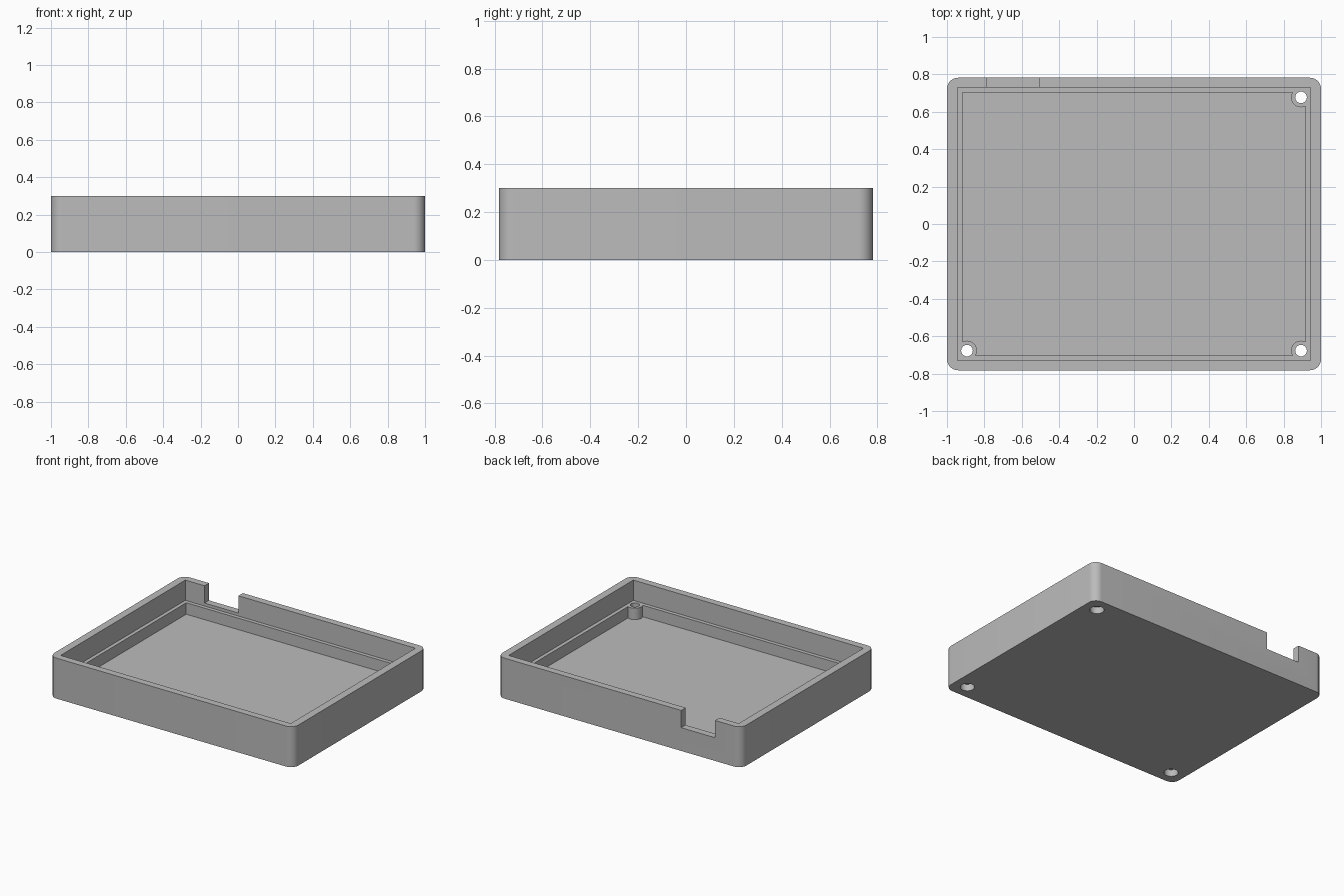
import bpy
import bmesh
from math import radians

if "Cube" in bpy.data.objects:
    bpy.data.objects.remove(bpy.data.objects["Cube"], do_unlink=True)

HEIGHT, LEDGE_Z, FLOOR_Z, NOTCH_Z = 0.30, 0.15, 0.065, 0.172
OVER = 0.1  # extra length so cutters pass cleanly through surfaces

grey = bpy.data.materials.new("plain grey")
grey.use_nodes = True
grey.diffuse_color = (0.5, 0.5, 0.5, 1)
grey.node_tree.nodes["Principled BSDF"].inputs["Base Color"].default_value = (0.5, 0.5, 0.5, 1)


def finish(name, bm):
    mesh = bpy.data.meshes.new(name)
    bm.to_mesh(mesh)
    bm.free()
    mesh.materials.append(grey)
    obj = bpy.data.objects.new(name, mesh)
    bpy.context.collection.objects.link(obj)
    return obj


def block(name, x0, x1, y0, y1, z0, z1, radius=0):
    """Box between limits, with optional rounded vertical corners."""
    bm = bmesh.new()
    bmesh.ops.create_cube(bm, size=1)
    for v in bm.verts:
        v.co = (x1 if v.co.x > 0 else x0, y1 if v.co.y > 0 else y0, z1 if v.co.z > 0 else z0)
    if radius:
        upright = [e for e in bm.edges if abs(e.verts[0].co.z - e.verts[1].co.z) > 0.01]
        bmesh.ops.bevel(bm, geom=upright, offset=radius, segments=10, profile=0.5, affect='EDGES')
    return finish(name, bm)


def cylinder(name, x, y, radius, z0, z1):
    bm = bmesh.new()
    bmesh.ops.create_cone(bm, cap_ends=True, segments=48, radius1=radius, radius2=radius, depth=z1 - z0)
    bmesh.ops.translate(bm, verts=bm.verts, vec=(x, y, (z0 + z1) / 2))
    return finish(name, bm)


def cut(target, cutter):
    """Subtract the cutter from the target and discard the cutter."""
    mod = target.modifiers.new("cut", 'BOOLEAN')
    mod.operation, mod.solver, mod.object = 'DIFFERENCE', 'EXACT', cutter
    bpy.context.view_layer.objects.active = target
    bpy.ops.object.modifier_apply(modifier=mod.name)
    bpy.data.objects.remove(cutter, do_unlink=True)


# Tray body with rounded corners
tray = block("case_tray", -1, 1, -0.782, 0.782, 0, HEIGHT, 0.06)
screws = [(0.893, 0.677), (0.893, -0.677), (-0.893, -0.677)]

# Deep pocket, leaving the screw bosses standing level with the ledge
pocket = block("deep_pocket", -0.916, 0.916, -0.702, 0.702, FLOOR_Z, LEDGE_Z + 0.05)
for x, y in screws:
    cut(pocket, cylinder("boss", x, y, 0.053, 0, HEIGHT))
cut(tray, pocket)

# Wider upper pocket forms the ledge
cut(tray, block("upper_pocket", -0.943, 0.943, -0.73, 0.73, LEDGE_Z, HEIGHT + OVER))

# Cable notch in the back wall
cut(tray, block("notch", -0.786, -0.508, 0.70, 0.782 + OVER, NOTCH_Z, HEIGHT + OVER))

# Screw holes with wider recesses underneath
for x, y in screws:
    cut(tray, cylinder("hole", x, y, 0.031, -OVER, HEIGHT))
    cut(tray, cylinder("head_recess", x, y, 0.048, -OVER, 0.05))

bpy.ops.object.select_all(action='DESELECT')
tray.select_set(True)
bpy.context.view_layer.objects.active = tray
bpy.ops.object.shade_smooth_by_angle(angle=radians(30))
